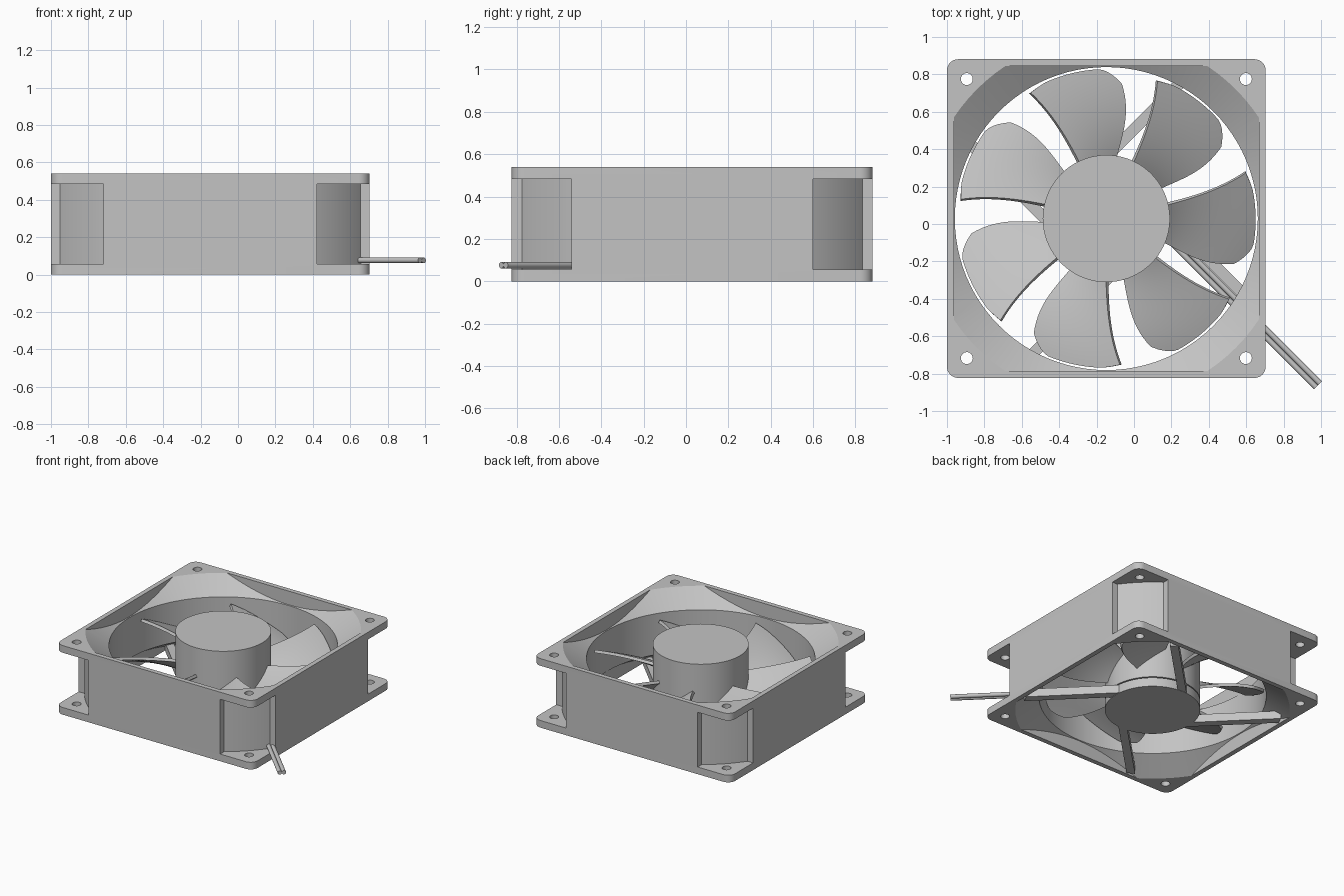
import bpy, bmesh
from math import sin, cos, pi, radians, sqrt
from mathutils import Vector, Matrix

cube = bpy.data.objects.get("Cube")
if cube:
    bpy.data.objects.remove(cube, do_unlink=True)

CENTRE = Vector((-0.148, 0.029, 0))   # fan axis
HALF, HEIGHT, FLANGE = 0.852, 0.54, 0.056
BORE, FLARE, INNER = 0.81, 0.978, 0.815
HUB = 0.34

grey = bpy.data.materials.new("fan_grey")
grey.use_nodes = True
GREY = (0.55, 0.55, 0.55, 1)
grey.diffuse_color = GREY
grey.node_tree.nodes["Principled BSDF"].inputs["Base Color"].default_value = GREY


def finish(name, bm):
    bmesh.ops.recalc_face_normals(bm, faces=bm.faces)
    mesh = bpy.data.meshes.new(name)
    bm.to_mesh(mesh)
    bm.free()
    mesh.materials.append(grey)
    obj = bpy.data.objects.new(name, mesh)
    obj.location = CENTRE
    bpy.context.collection.objects.link(obj)
    return obj


def activate(obj):
    bpy.ops.object.select_all(action='DESELECT')
    obj.select_set(True)
    bpy.context.view_layer.objects.active = obj


def smooth(obj):
    activate(obj)
    bpy.ops.object.shade_smooth_by_angle(angle=radians(30))


def arc(radius, start, end, steps, cx=0, cy=0):
    return [(cx + radius * cos(start + (end - start) * i / steps),
             cy + radius * sin(start + (end - start) * i / steps)) for i in range(steps + 1)]


def circle(radius, steps, cx=0, cy=0):
    return arc(radius, 0, 2 * pi, steps, cx, cy)[:-1]


def prisms(name, outlines, z0, z1):
    """Extrude flat outlines from z0 to z1 into one object."""
    bm = bmesh.new()
    for outline in outlines:
        low = [bm.verts.new((x, y, z0)) for x, y in outline]
        high = [bm.verts.new((x, y, z1)) for x, y in outline]
        bm.faces.new(low[::-1])
        bm.faces.new(high)
        for i in range(len(low)):
            j = (i + 1) % len(low)
            bm.faces.new((low[i], low[j], high[j], high[i]))
    return finish(name, bm)


def boolean(obj, cutter, operation):
    bpy.context.view_layer.update()
    mod = obj.modifiers.new("cut", 'BOOLEAN')
    mod.object, mod.operation, mod.solver = cutter, operation, 'EXACT'
    activate(obj)
    bpy.ops.object.modifier_apply(modifier=mod.name)
    bpy.data.objects.remove(cutter, do_unlink=True)


def quarter_turns(points):
    turned = []
    for _ in range(4):
        turned.append(points)
        points = [(-y, x) for x, y in points]
    return turned


# Frame: rounded square block
CORNER = 0.06
inset = HALF - CORNER
outline = []
for k in range(4):
    a = k * pi / 2
    cx = inset if k in (0, 3) else -inset
    cy = inset if k < 2 else -inset
    outline += arc(CORNER, a, a + pi / 2, 8, cx, cy)
frame = prisms("frame", [outline], 0, HEIGHT)

# Corner pockets between the two flanges
step, wall = 0.57, 0.985
edge = sqrt(wall ** 2 - step ** 2)
a0 = pi / 2 - Vector((edge, step)).angle(Vector((0, 1)))
pocket = arc(wall, a0, pi / 2 - a0, 16) + [(step, 1), (1, 1), (1, step)]
boolean(frame, prisms("pocket_cutter", quarter_turns(pocket), FLANGE, HEIGHT - FLANGE), 'DIFFERENCE')

# Screw holes
hole = circle(0.032, 24, 0.746, 0.746)
boolean(frame, prisms("hole_cutter", quarter_turns(hole), -0.1, HEIGHT + 0.1), 'DIFFERENCE')

# Air duct: a round bore flaring at both ends, limited to a square
bm = bmesh.new()
depth, over = 0.11, 0.02
wide = FLARE + (FLARE - BORE) * over / depth
profile = [(wide, -over), (BORE, depth), (BORE, HEIGHT - depth), (wide, HEIGHT + over)]
rings = [[bm.verts.new((x, y, z)) for x, y in circle(r, 96)] for r, z in profile]
for lower, upper in zip(rings, rings[1:]):
    for i in range(96):
        j = (i + 1) % 96
        bm.faces.new((lower[i], lower[j], upper[j], upper[i]))
bm.faces.new(rings[0][::-1])
bm.faces.new(rings[-1])
duct = finish("duct_cutter", bm)
square = [(-INNER, -INNER), (INNER, -INNER), (INNER, INNER), (-INNER, INNER)]
boolean(duct, prisms("duct_limit", [square], -0.1, HEIGHT + 0.1), 'INTERSECT')
boolean(frame, duct, 'DIFFERENCE')
smooth(frame)

# Motor base and rotor hub
smooth(prisms("motor_base", [circle(HUB, 72)], 0, 0.07))
smooth(prisms("rotor_hub", [circle(HUB, 72)], 0.078, HEIGHT))

# Four struts, tangential to the motor base
along, across = Vector((1, -1)).normalized(), Vector((1, 1)).normalized()
mid, half_width = 0.233, 0.03
strut = [tuple(across * (mid + w) + along * t)
         for w, t in ((-half_width, 0.05), (-half_width, 0.9), (half_width, 0.88), (half_width, 0.05))]
for number, points in enumerate(quarter_turns(strut)):
    prisms(f"strut_{number + 1}", [points], 0.002, 0.065)

# Power cable: two round wires leaving through a corner pocket
start, end = 0.3, 1.43
direction = Vector((along.x, along.y, 0))
turn = direction.to_track_quat('Z', 'Y').to_matrix().to_4x4()
for number, side in enumerate((-0.015, 0.015)):
    bm = bmesh.new()
    centre = across.to_3d() * (0.17 + side) + direction * (start + end) / 2
    centre.z = 0.076
    bmesh.ops.create_cone(bm, cap_ends=True, segments=16, radius1=0.015, radius2=0.015,
                          depth=end - start, matrix=Matrix.Translation(centre) @ turn)
    smooth(finish(f"cable_wire_{number + 1}", bm))

# Rotor blade: a twisted sheet, rounded at its low outer corner
ROWS, COLS = 14, 20
bm = bmesh.new()
grid = []
for i in range(ROWS + 1):
    row = []
    for j in range(COLS + 1):
        s = (j / COLS) ** 1.4
        tip = 0.797 - 0.075 * max(0, 1 - s / 0.2) ** 2 - 0.012 * max(0, s - 0.8) * 5
        r = 0.325 + (tip - 0.325) * i / ROWS
        t = (r - 0.325) / 0.47
        low = -35 - 3 * sin(pi * t) + 5 * t * t
        high = 5 * t * t
        a = radians(168 + low + (high - low) * s)
        z = (0.165 - 0.015 * t) * (1 - s) + (0.32 + 0.06 * t) * s
        row.append(bm.verts.new((r * cos(a), r * sin(a), z)))
    grid.append(row)
for i in range(ROWS):
    for j in range(COLS):
        bm.faces.new((grid[i][j], grid[i + 1][j], grid[i + 1][j + 1], grid[i][j + 1]))
blade = finish("blade_1", bm)
solid = blade.modifiers.new("thickness", 'SOLIDIFY')
solid.thickness, solid.offset = 0.022, 0
activate(blade)
bpy.ops.object.modifier_apply(modifier=solid.name)
smooth(blade)
for k in range(1, 7):
    copy = bpy.data.objects.new(f"blade_{k + 1}", blade.data)
    copy.location = CENTRE
    copy.rotation_euler.z = 2 * pi * k / 7
    bpy.context.collection.objects.link(copy)
